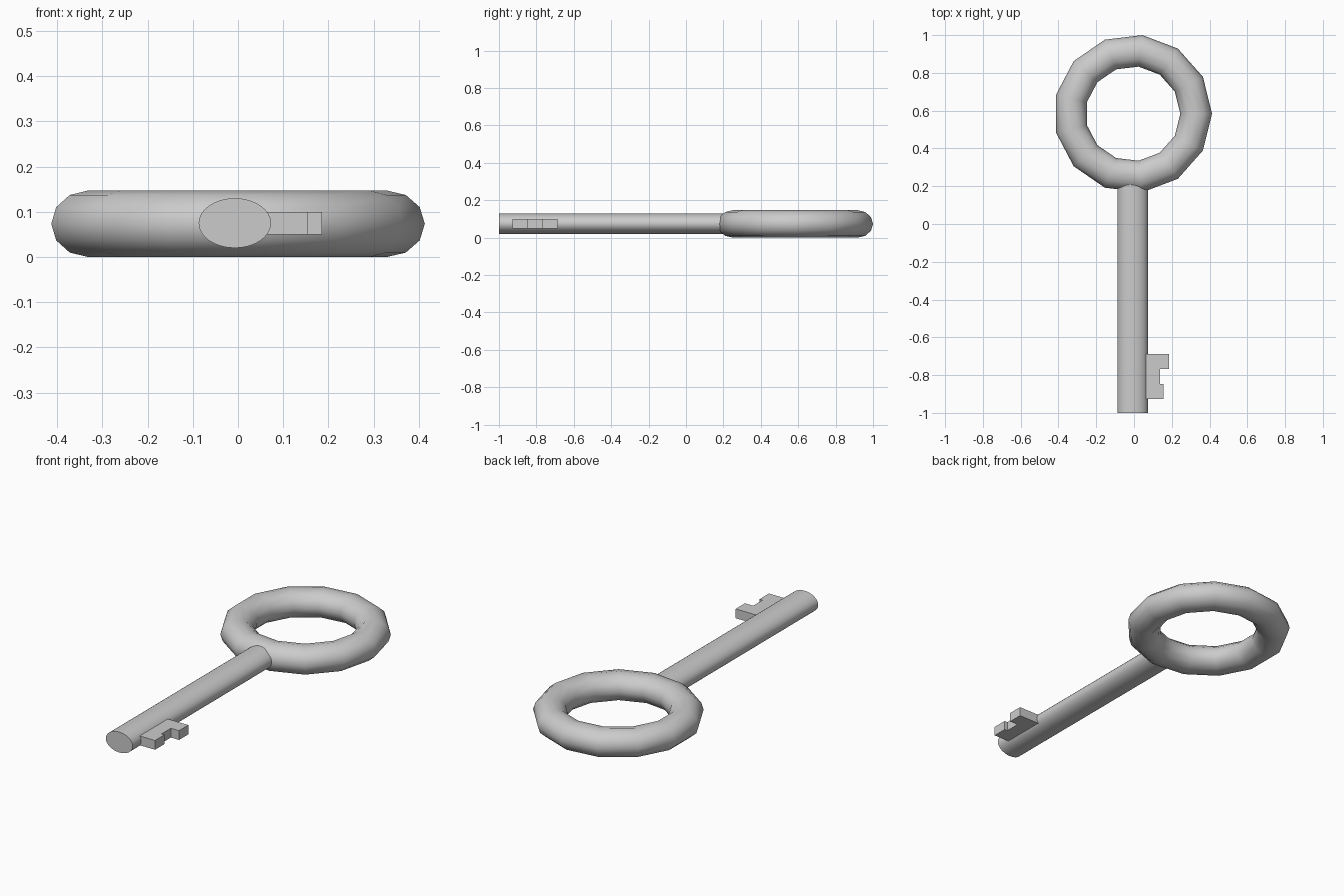
import bpy, bmesh, math

if "Cube" in bpy.data.objects:
    bpy.data.objects.remove(bpy.data.objects["Cube"])

CX, CZ = -0.006, 0.0735   # common axis of shaft and ring


def finish(obj, name, angle):
    obj.name = name
    bpy.ops.object.select_all(action='DESELECT')
    obj.select_set(True)
    bpy.context.view_layer.objects.active = obj
    bpy.ops.object.transform_apply(location=True, rotation=True, scale=True)
    bpy.ops.object.shade_smooth_by_angle(angle=math.radians(angle))


# Ring handle: coarse 13-sided torus, slightly flattened
bpy.ops.mesh.primitive_torus_add(major_segments=13, minor_segments=12,
                                 major_radius=0.335, minor_radius=0.084,
                                 location=(CX, 0.584, CZ))
ring = bpy.context.object
ring.scale.z = 0.0735 / 0.084
finish(ring, "ring_handle", 40)

# Shaft: oval rod running into the ring
bpy.ops.mesh.primitive_cylinder_add(vertices=32, radius=1, depth=1.24,
                                    location=(CX - 0.001, -0.38, 0.075),
                                    rotation=(math.pi / 2, 0, 0))
shaft = bpy.context.object
shaft.scale = (0.08, 0.055, 1)
finish(shaft, "shaft", 35)

# Key bit: notched plate extruded upward
profile = [(0.03, -0.927), (0.155, -0.927), (0.155, -0.847), (0.137, -0.847),
           (0.137, -0.767), (0.186, -0.767), (0.186, -0.688), (0.03, -0.688)]
bm = bmesh.new()
face = bm.faces.new([bm.verts.new((x, y, 0.05)) for x, y in profile])
top = bmesh.ops.extrude_face_region(bm, geom=[face])["geom"]
bmesh.ops.translate(bm, vec=(0, 0, 0.05),
                    verts=[v for v in top if isinstance(v, bmesh.types.BMVert)])
bmesh.ops.recalc_face_normals(bm, faces=bm.faces)
mesh = bpy.data.meshes.new("key_bit")
bm.to_mesh(mesh)
bm.free()
bpy.context.collection.objects.link(bpy.data.objects.new("key_bit", mesh))
